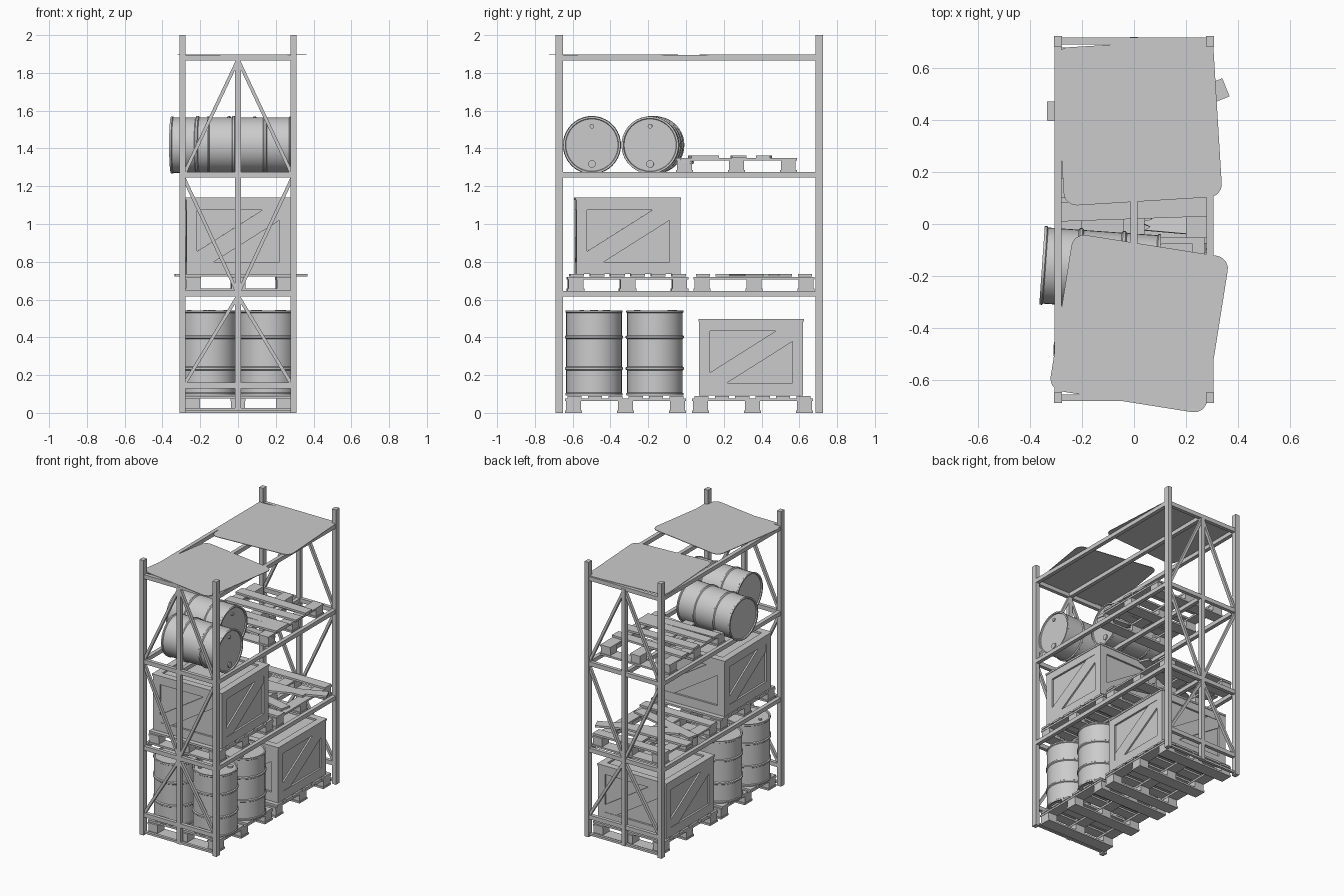
import bpy, bmesh, math
from mathutils import Matrix, Vector

if "Cube" in bpy.data.objects:
    bpy.data.objects.remove(bpy.data.objects["Cube"])


def box(bm, c, s, rot=None):
    m = Matrix.Translation(c) @ (rot or Matrix()) @ Matrix.Diagonal((*s, 1))
    bmesh.ops.create_cube(bm, size=1, matrix=m)


def strut(bm, a, b, w, d):
    a, b = Vector(a), Vector(b)
    rot = (b - a).to_track_quat('Z', 'Y').to_matrix().to_4x4()
    box(bm, (a + b) / 2, (w, d, (b - a).length), rot)


def prism(bm, pts, z0, z1, m=Matrix()):
    lo = [bm.verts.new(m @ Vector((x, y, z0))) for x, y in pts]
    f = bm.faces.new(lo)
    r = bmesh.ops.extrude_face_region(bm, geom=[f])
    vs = [v for v in r['geom'] if isinstance(v, bmesh.types.BMVert)]
    off = m.to_3x3() @ Vector((0, 0, z1 - z0))
    bmesh.ops.translate(bm, verts=vs, vec=off)


def finish(name, bm, m=Matrix(), smooth=False):
    bmesh.ops.recalc_face_normals(bm, faces=bm.faces)
    me = bpy.data.meshes.new(name)
    bm.to_mesh(me)
    bm.free()
    ob = bpy.data.objects.new(name, me)
    bpy.context.collection.objects.link(ob)
    ob.matrix_world = m
    if smooth:
        bpy.context.view_layer.objects.active = ob
        ob.select_set(True)
        bpy.ops.object.shade_smooth_by_angle(angle=math.radians(35))
        ob.select_set(False)
    return ob


def place(x, y, z, deg=0, axis='Z'):
    return Matrix.Translation((x, y, z)) @ Matrix.Rotation(math.radians(deg), 4, axis)


Y0, Y1, XP = -0.67, 0.705, 0.293
LEVELS = (0.632, 1.26, 1.88)

# End frames: posts, centre post, cross bars and zigzag braces
for label, y in (("front", Y0), ("back", Y1)):
    bm = bmesh.new()
    for sx in (-1, 1):
        box(bm, (sx * XP, y, 1), (0.032, 0.04, 2))
        strut(bm, (0, y, 1.87), (sx * 0.285, y, 1.265), 0.022, 0.018)
        strut(bm, (sx * 0.285, y, 1.24), (0, y, 0.63), 0.022, 0.018)
        strut(bm, (0, y, 0.62), (sx * 0.285, y, 0.15), 0.022, 0.018)
    box(bm, (0, y, 0.945), (0.03, 0.03, 1.87))
    for z in LEVELS + (0.145,):
        box(bm, (0, y, z), (0.57, 0.026, 0.03))
    box(bm, (0, y, 0.018), (0.57, 0.02, 0.015))
    finish(label + "_end_frame", bm)

# Long shelf beams
for i, z in enumerate(LEVELS):
    bm = bmesh.new()
    for x in (-XP, 0, XP):
        box(bm, (x, (Y0 + Y1) / 2, z), (0.028, Y1 - Y0, 0.029))
    finish(f"shelf_beams_{i + 1}", bm)


# Rounded thin roof sheets
def sheet(name, x, y, deg, s=0.305, r=0.05):
    pts = []
    for k, (sx, sy) in enumerate(((1, 1), (-1, 1), (-1, -1), (1, -1))):
        for j in range(7):
            a = math.radians(90 * k + 15 * j)
            pts.append((sx * (s - r) + r * math.cos(a), sy * (s - r) + r * math.sin(a)))
    bm = bmesh.new()
    prism(bm, pts, 0, 0.004)
    finish(name, bm, place(x, y, 1.894, deg))


sheet("roof_sheet_back", 0.018, 0.392, 3.5)
sheet("roof_sheet_front", 0.02, -0.384, -9)


# Steel drum: revolved profile with rims, two ribs and bungs
def drum(name, m):
    half = [(0, 0.008), (0.138, 0.008), (0.141, 0), (0.151, 0), (0.152, 0.01), (0.147, 0.014),
            (0.147, 0.132), (0.154, 0.137), (0.154, 0.147), (0.147, 0.152)]
    prof = half + [(r, 0.45 - z) for r, z in reversed(half)]
    bm = bmesh.new()
    vs = [bm.verts.new((r, 0, z)) for r, z in prof]
    es = [bm.edges.new(p) for p in zip(vs, vs[1:])]
    bmesh.ops.spin(bm, geom=vs + es, cent=(0, 0, 0), axis=(0, 0, 1),
                   angle=math.tau, steps=40, use_duplicate=False)
    bmesh.ops.remove_doubles(bm, verts=bm.verts, dist=1e-5)
    for x, r in ((0.1, 0.02), (-0.1, 0.012)):
        bmesh.ops.create_cone(bm, cap_ends=True, segments=16, radius1=r, radius2=r,
                              depth=0.01, matrix=Matrix.Translation((x, 0, 0.446)))
    finish(name, bm, m, True)


for i, (x, y) in enumerate(((-.157, -.487), (.157, -.487), (-.157, -.165), (.157, -.165))):
    drum(f"standing_drum_{i + 1}", place(x, y, 0.093, 40 * i))
lie = Matrix.Rotation(math.pi / 2, 4, 'Y') @ Matrix.Translation((0, 0, -0.225))
drum("lying_drum_front", place(0.06, -0.498, 1.418) @ lie)
drum("lying_drum_back", place(-0.13, -0.175, 1.418, -4) @ lie)


# Framed wooden crate with diagonal boards on every side
def crate(name, m, w=0.275, h=0.405):
    t, b, rail = 0.014, 0.056, 0.065
    bm = bmesh.new()
    box(bm, (0, 0, h / 2), (2 * w - 2 * t, 2 * w - 2 * t, h - 0.03))
    for k in range(4):
        # local x across, local y up, local z outward
        side = Matrix.Rotation(k * math.pi / 2, 4, 'Z') @ Matrix.Translation((0, -w, h / 2)) \
            @ Matrix.Rotation(math.pi / 2, 4, 'X')
        pw, ph = w - b, h / 2 - rail
        for s in (-1, 1):
            prism(bm, [(s * w, -h / 2), (s * w, h / 2), (s * pw, h / 2), (s * pw, -h / 2)], -t, 0, side)
            prism(bm, [(-pw, s * h / 2), (pw, s * h / 2), (pw, s * ph), (-pw, s * ph)], -t, 0, side)
        d, e = 0.09, 0.055
        prism(bm, [(-pw, -ph), (-pw + d, -ph), (pw, ph - e), (pw, ph), (pw - d, ph), (-pw, e - ph)],
              -t, -0.003, side)
        # lid border, mitred
        top = Matrix.Rotation(k * math.pi / 2, 4, 'Z')
        o, q = w + 0.004, w - 0.045
        prism(bm, [(-o, -o), (o, -o), (q, -q), (-q, -q)], h - 0.013, h, top)
    finish(name, bm, m)


crate("lower_crate", place(0, 0.345, 0.093))
crate("upper_crate", place(-0.003, -0.31, 0.735, 1))


# Pallet base: runners, blocks and stringer boards; deck boards as (x, y, angle, tilt, length)
def pallet(name, m, deck, width=0.075):
    bm = bmesh.new()
    for y in (-0.275, 0, 0.275):
        box(bm, (0, y, 0.007), (0.56, 0.09, 0.013))
        for x in (-0.24, 0, 0.24):
            box(bm, (x, y, 0.038), (0.075, 0.078, 0.05))
    for x in (-0.24, 0, 0.24):
        box(bm, (x, 0, 0.069), (0.08, 0.64, 0.013))
    for x, y, a, tilt, n in deck:
        rot = Matrix.Rotation(math.radians(a), 4, 'Z') @ Matrix.Rotation(math.radians(tilt), 4, 'Y')
        box(bm, (x, y, 0.083), (n, width, 0.014), rot)
    finish(name, bm, m)


full = [(0, y, 0, 0, 0.57) for y in (-0.27, -0.162, -0.054, 0.054, 0.162, 0.27)]
pallet("ground_pallet_front", place(0, -0.32, 0), full)
pallet("ground_pallet_back", place(0, 0.352, 0), full)
pallet("middle_pallet_front", place(0, -0.31, 0.645, 0.5), full)
pallet("middle_pallet_back", place(0, 0.36, 0.645),
       [(0, -0.27, 0, 0, 0.57), (-0.05, 0.08, 1, 0, 0.57), (0.09, 0.06, 22, 0, 0.57),
        (0.0, 0.27, 0, 0, 0.57), (-0.02, -0.1, -14, 0, 0.55)])
pallet("top_pallet", place(0, 0.267, 1.273),
       [(0.0, -0.21, 2, 0, 0.57), (0, -0.13, 0, 0, 0.57), (0.01, 0.01, 1, 0, 0.57),
        (0, 0.145, -1, 0, 0.57)])

# Snapped deck board leaning against the drum, with a splintered end
bm = bmesh.new()
prism(bm, [(0, 0), (0.03, 0.012), (0.015, 0.025), (0.06, 0.04), (0.02, 0.055), (0.04, 0.07),
           (-0.2, 0.07), (-0.2, 0)], 0, 0.014)
tilt = Matrix.Rotation(math.radians(9), 4, 'X')
finish("snapped_board", bm, place(0.08, -0.03, 1.318, 175) @ place(0, -0.07, 0) @ tilt)
